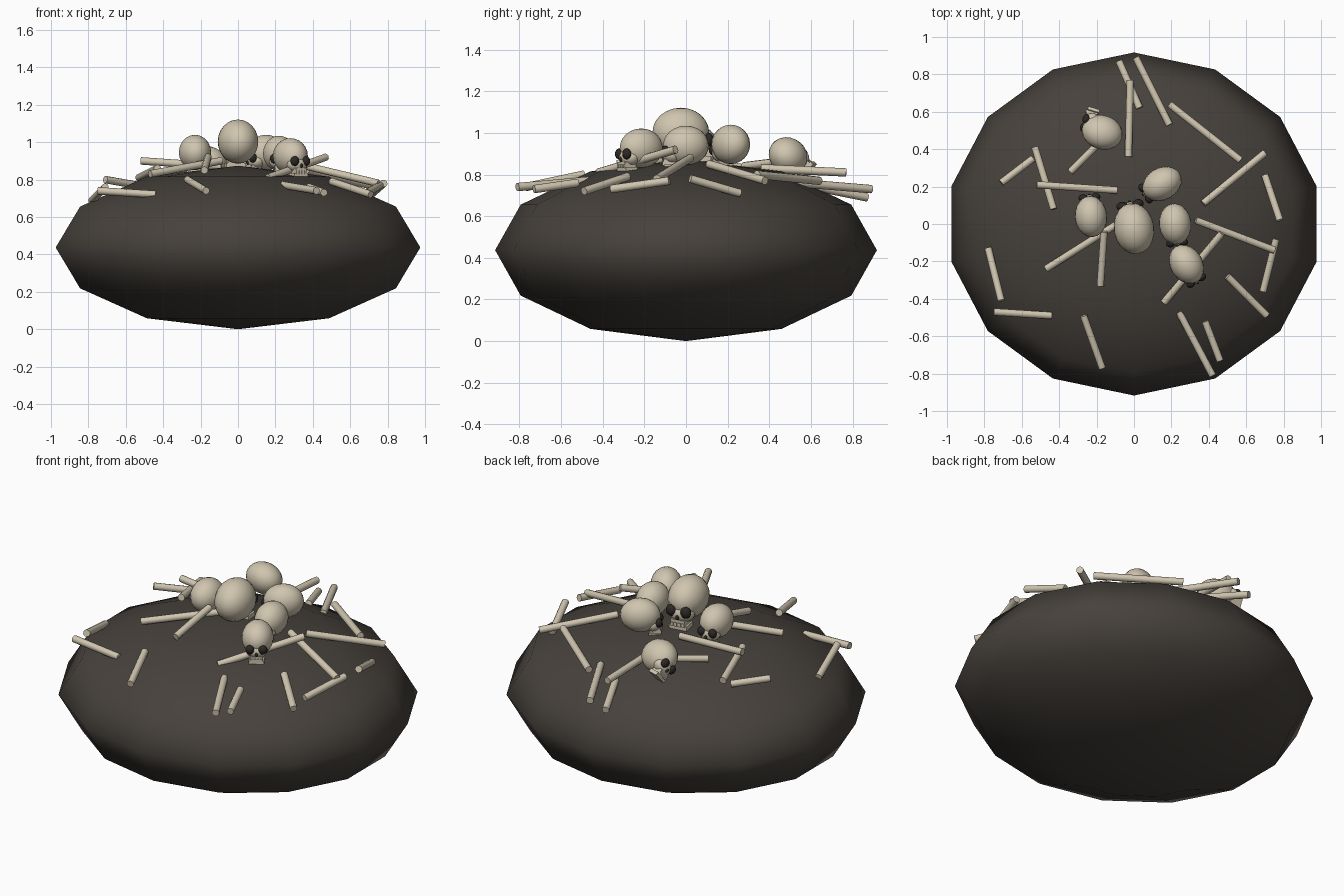
import bpy, math
from mathutils import Vector, Matrix

cube = bpy.data.objects.get("Cube")
if cube:
    bpy.data.objects.remove(cube, do_unlink=True)


def material(name, rgb):
    m = bpy.data.materials.new(name)
    m.use_nodes = True
    m.diffuse_color = (*rgb, 1)
    m.node_tree.nodes["Principled BSDF"].inputs["Base Color"].default_value = (*rgb, 1)
    return m


EARTH = material("dark earth", (0.062, 0.053, 0.045))
BONE = material("old bone", (0.63, 0.56, 0.43))
SOCKET = material("socket black", (0.025, 0.021, 0.018))


def finish(name, mat, matrix, smooth=True):
    ob = bpy.context.object
    ob.name = name
    ob.data.materials.append(mat)
    ob.matrix_world = matrix
    if smooth:
        bpy.ops.object.shade_smooth()
    return ob


def placed(base, loc, size):
    return base @ Matrix.Translation(loc) @ Matrix.Diagonal((*size, 1))


def ellipsoid(name, mat, base, loc, size, segments=20, rings=12):
    bpy.ops.mesh.primitive_uv_sphere_add(segments=segments, ring_count=rings, radius=1)
    return finish(name, mat, placed(base, loc, size))


def box(name, mat, base, loc, size):
    bpy.ops.mesh.primitive_cube_add(size=1)
    return finish(name, mat, placed(base, loc, size), False)


def bone(number, a, b, radius=0.02):
    a, b = Vector(a), Vector(b)
    bpy.ops.mesh.primitive_cylinder_add(vertices=10, radius=radius, depth=(b - a).length)
    turn = (b - a).to_track_quat("Z", "Y").to_matrix().to_4x4()
    finish(f"bone_{number}", BONE, Matrix.Translation((a + b) / 2) @ turn, False)
    bpy.ops.object.shade_smooth_by_angle(angle=math.radians(45))


def skull(name, loc, facing, scale, roll=0):
    yaw = math.atan2(facing[0], -facing[1])
    base = (Matrix.Translation(loc) @ Matrix.Rotation(yaw, 4, "Z")
            @ Matrix.Rotation(math.radians(roll), 4, "Y") @ Matrix.Scale(scale, 4))
    ellipsoid(name + "_cranium", BONE, base, (0, 0, 0), (0.108, 0.138, 0.118))
    ellipsoid(name + "_face", BONE, base, (0, -0.085, -0.055), (0.075, 0.06, 0.055))
    for side, label in ((-1, "right"), (1, "left")):
        ellipsoid(f"{name}_{label}_socket", SOCKET, base,
                  (side * 0.043, -0.128, -0.035), (0.031, 0.025, 0.033), 12, 8)
    ellipsoid(name + "_nose", SOCKET, base, (0, -0.143, -0.066), (0.01, 0.01, 0.015), 8, 6)
    box(name + "_upper_jaw", BONE, base, (0, -0.102, -0.1), (0.085, 0.075, 0.035))
    box(name + "_lower_jaw", BONE, base, (0, -0.098, -0.127), (0.105, 0.08, 0.026))
    # Row of teeth across the front of the jaw
    for i in range(4):
        box(f"{name}_tooth_{i + 1}", BONE, base,
            ((i - 1.5) * 0.022, -0.139, -0.109), (0.016, 0.012, 0.022))


# Coarse flattened mound
ellipsoid("mound", EARTH, Matrix.Identity(4), (0, 0, 0.437), (1, 0.917, 0.437), 14, 6)

# Skulls heaped on the crown
skull("top_skull", (0, -0.025, 1.003), (-0.17, 1), 1)
skull("right_skull", (-0.23, 0.04, 0.945), (-0.08, 1), 0.8)
skull("back_left_skull", (0.15, 0.215, 0.945), (-0.85, -0.5), 0.8)
skull("left_skull", (0.22, 0.0, 0.94), (0.1, -1), 0.8)
skull("front_skull", (0.28, -0.215, 0.927), (0.52, -0.85), 0.8)
skull("back_skull", (-0.17, 0.49, 0.89), (-0.95, 0.28), 0.8, roll=50)

# Loose bones, each given by its two ends
ends = [
    ((-0.75, -0.47, 0.74), (-0.44, -0.49, 0.72)),
    ((-0.78, -0.13, 0.69), (-0.71, -0.41, 0.76)),
    ((-0.27, -0.49, 0.8), (-0.17, -0.77, 0.74)),
    ((0.24, -0.47, 0.77), (0.42, -0.81, 0.74)),
    ((0.38, -0.52, 0.76), (0.46, -0.73, 0.73)),
    ((0.5, -0.28, 0.79), (0.71, -0.49, 0.72)),
    ((0.76, -0.08, 0.77), (0.69, -0.36, 0.73)),
    ((0.7, 0.26, 0.71), (0.78, 0.02, 0.78)),
    ((0.33, 0.02, 0.88), (0.75, -0.14, 0.78)),
    ((0.37, 0.11, 0.85), (0.7, 0.38, 0.77)),
    ((0.19, 0.64, 0.77), (0.57, 0.34, 0.8)),
    ((-0.03, 0.36, 0.83), (-0.02, 0.77, 0.81)),
    ((-0.08, 0.87, 0.69), (0.03, 0.62, 0.74)),
    ((0.01, 0.89, 0.73), (0.19, 0.53, 0.76)),
    ((-0.52, 0.21, 0.9), (-0.09, 0.18, 0.87)),
    ((-0.53, 0.41, 0.81), (-0.43, 0.08, 0.86)),
    ((-0.71, 0.22, 0.8), (-0.54, 0.35, 0.77)),
    ((-0.47, -0.24, 0.83), (-0.09, 0.0, 0.9)),
    ((-0.18, -0.33, 0.85), (-0.16, -0.04, 0.92)),
    ((0.16, -0.42, 0.81), (0.47, -0.05, 0.92)),
    ((-0.34, 0.28, 0.84), (-0.18, 0.44, 0.86)),
]
for n, (a, b) in enumerate(ends, 1):
    bone(n, a, b)
